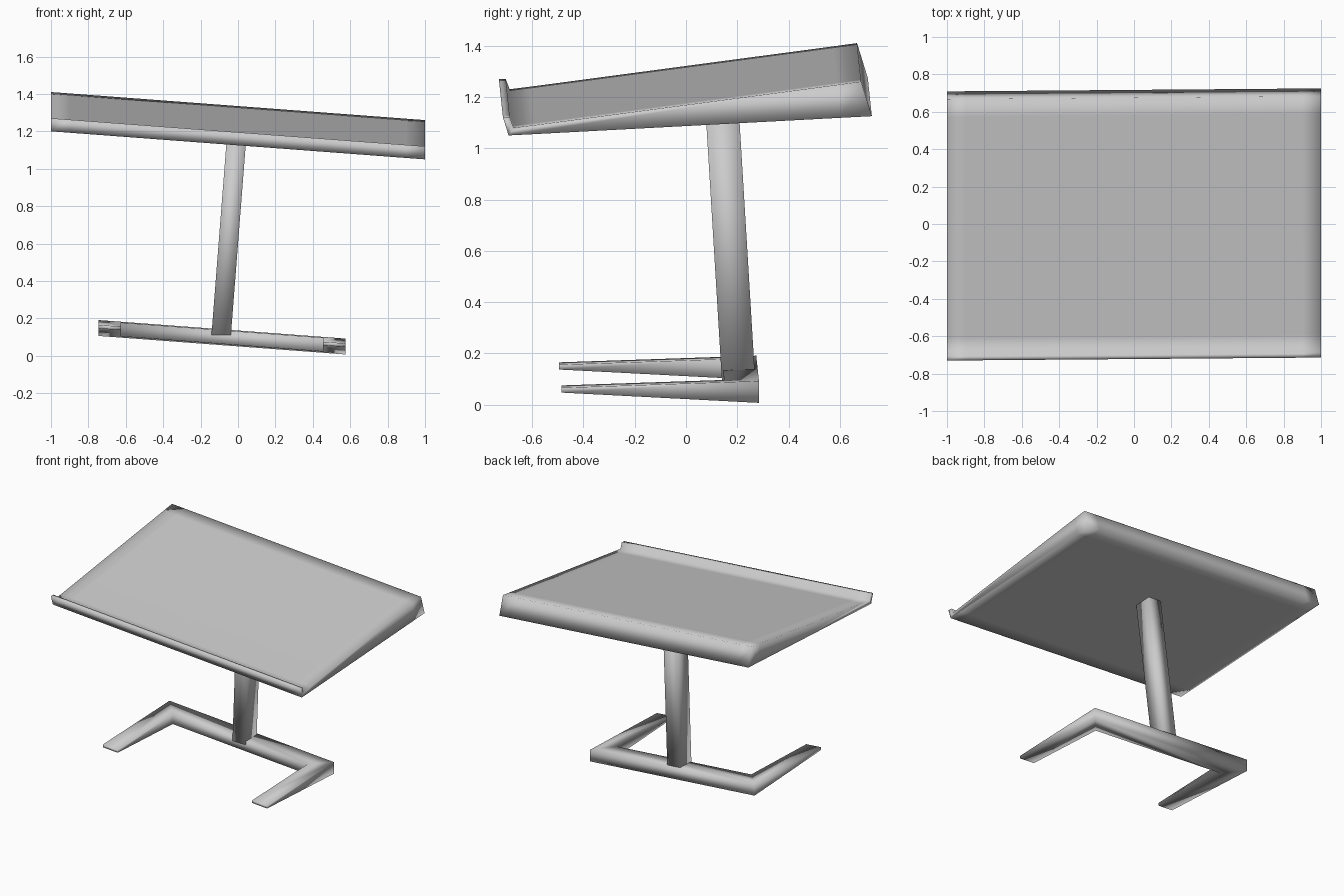
import bpy
import bmesh
from mathutils import Matrix

cube = bpy.data.objects.get("Cube")
if cube:
    bpy.data.objects.remove(cube)

grey = bpy.data.materials.new("light_grey")
grey.use_nodes = True
colour = (0.6, 0.6, 0.6, 1)
grey.diffuse_color = colour
grey.node_tree.nodes["Principled BSDF"].inputs["Base Color"].default_value = colour

# The whole table leans sideways and is turned very slightly
LEAN = Matrix(((1, 0, 0, 0), (0.008, 1, 0, 0), (-0.075, 0, 1, 0), (0, 0, 0, 1)))


def loft(name, rings, lean=True):
    """Skin matching closed rings of points and cap both ends."""
    bm = bmesh.new()
    loops = [[bm.verts.new(p) for p in ring] for ring in rings]
    count = len(loops[0])
    for a, b in zip(loops, loops[1:]):
        for i in range(count):
            j = (i + 1) % count
            bm.faces.new((a[i], a[j], b[j], b[i]))
    bm.faces.new(loops[0])
    bm.faces.new(loops[-1])
    if lean:
        bm.transform(LEAN)
    bmesh.ops.recalc_face_normals(bm, faces=bm.faces)
    for face in bm.faces:
        face.smooth = True
    mesh = bpy.data.meshes.new(name)
    bm.to_mesh(mesh)
    bm.free()
    mesh.materials.append(grey)
    obj = bpy.data.objects.new(name, mesh)
    bpy.context.collection.objects.link(obj)
    return obj


# Wedge-shaped top with a raised lip along the front edge
profile = [(-0.70, 1.125), (-0.722, 1.195), (-0.695, 1.195), (-0.68, 1.155),
           (-0.60, 1.165), (0.58, 1.322), (0.675, 1.335), (0.717, 1.20),
           (0.60, 1.194), (-0.60, 1.13)]
loft("table_top", [[(x, y, z) for y, z in profile] for x in (-1, -0.9, 0.9, 1)])


# Leaning column
def column_ring(x, y, z):
    return [(x + sx * 0.052, y + sy * 0.065, z)
            for sx, sy in ((-1, -1), (1, -1), (1, 1), (-1, 1))]


loft("column", [column_ring(-0.09, 0.204, 0.11), column_ring(-0.005, 0.138, 1.2)], lean=False)

# U-shaped foot: crossbar with two arms that thin out toward the front
LEFT, RIGHT, BACK, BAR, TIP, WIDTH = -0.745, 0.575, 0.28, 0.145, -0.49, 0.12
outline = [(LEFT, BACK), (LEFT, TIP), (LEFT + WIDTH, TIP), (LEFT + WIDTH, BAR),
           (RIGHT - WIDTH, BAR), (RIGHT - WIDTH, TIP), (RIGHT, TIP), (RIGHT, BACK)]


def foot_ring(back_z, tip_z):
    return [(x, y, tip_z + (back_z - tip_z) * (y - TIP) / (BACK - TIP)) for x, y in outline]


loft("foot", [foot_ring(0.05, 0.09), foot_ring(0.135, 0.109)])
